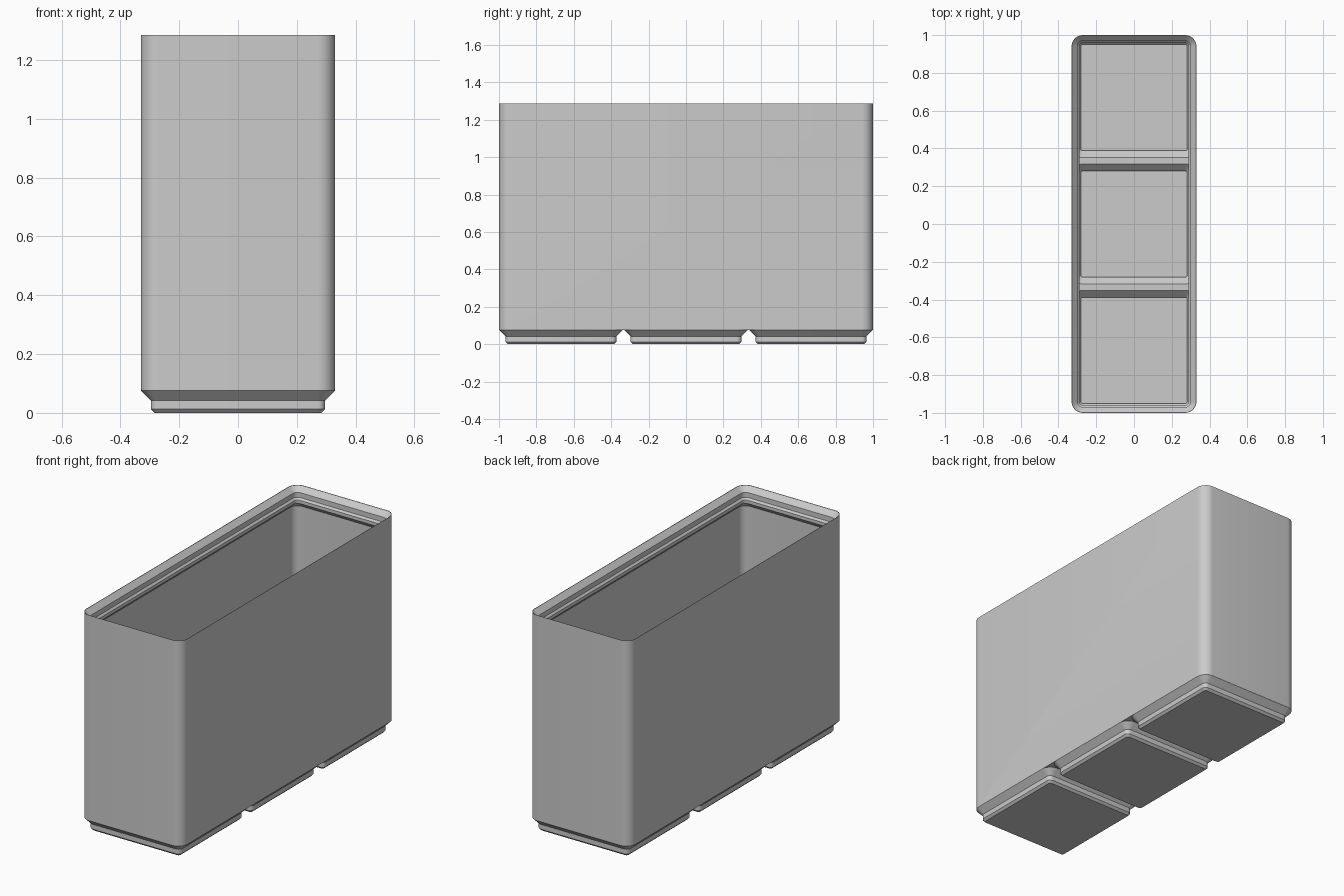
import bpy, bmesh
from math import sin, cos, pi

cube = bpy.data.objects.get("Cube")
if cube:
    bpy.data.objects.remove(cube, do_unlink=True)

# Main dimensions
HX, HY, CELL, RADIUS = 0.3307, 1.0, 0.3307, 0.06
PITCH, TOP, WALL = 0.669, 1.286, 0.0127

grey = bpy.data.materials.new("light grey plastic")
grey.use_nodes = True
grey.diffuse_color = (0.6, 0.6, 0.6, 1)
grey.node_tree.nodes["Principled BSDF"].inputs["Base Color"].default_value = (0.6, 0.6, 0.6, 1)


def rounded_loft(name, hx, hy, profile, y=0):
    """Closed solid through rounded rectangles given as (inset, height)."""
    bm = bmesh.new()
    steps, rings = 8, []
    for inset, z in profile:
        r = max(RADIUS - inset, 0.008)
        ring = []
        for q, (sx, sy) in enumerate([(1, 1), (-1, 1), (-1, -1), (1, -1)]):
            for i in range(steps + 1):
                a = (q + i / steps) * pi / 2
                ring.append(bm.verts.new((sx * (hx - inset - r) + r * cos(a),
                                          y + sy * (hy - inset - r) + r * sin(a), z)))
        rings.append(ring)
    for low, high in zip(rings, rings[1:]):
        for i in range(len(low)):
            j = (i + 1) % len(low)
            bm.faces.new((low[i], low[j], high[j], high[i]))
    bm.faces.new(rings[0][::-1])
    bm.faces.new(rings[-1])
    bmesh.ops.recalc_face_normals(bm, faces=bm.faces)
    mesh = bpy.data.meshes.new(name)
    bm.to_mesh(mesh)
    bm.free()
    mesh.materials.append(grey)
    ob = bpy.data.objects.new(name, mesh)
    bpy.context.collection.objects.link(ob)
    return ob


def combine(target, other, operation):
    """Apply a boolean and discard the helper."""
    other.hide_render = True
    mod = target.modifiers.new("combine", "BOOLEAN")
    mod.operation, mod.object, mod.solver = operation, other, "EXACT"
    bpy.context.view_layer.objects.active = target
    bpy.ops.object.modifier_apply(modifier=mod.name)
    bpy.data.objects.remove(other, do_unlink=True)


# Outer body
bin_body = rounded_loft("storage_bin", HX, HY, [(0, 0.0757), (0, TOP)])

# Stepped feet
foot_profile = [(0.047, 0), (0.0343, 0.0127), (0.0343, 0.0414), (0, 0.0757), (0.012, 0.08)]
for k in (-1, 0, 1):
    combine(bin_body, rounded_loft("foot", CELL, CELL, foot_profile, k * PITCH), "UNION")

# Main cavity with the stacking lip around its mouth
cavity_profile = [(WALL, 0.084), (WALL, 1.168), (0.0414, 1.197), (0.0414, 1.216),
                  (0.031, 1.227), (0.031, 1.256), (0.002, TOP - 0.001), (0.002, TOP + 0.02)]
combine(bin_body, rounded_loft("cavity_cutter", HX, HY, cavity_profile), "DIFFERENCE")

# Floor pockets sunk into each foot
pocket_profile = [(0.0497, 0.018), (0.0497, 0.047), (WALL, 0.084), (0.03, 0.11)]
for k in (-1, 0, 1):
    combine(bin_body, rounded_loft("pocket_cutter", CELL, CELL, pocket_profile, k * PITCH), "DIFFERENCE")

# Smooth corners, crisp edges
bpy.ops.object.select_all(action="DESELECT")
bin_body.select_set(True)
bpy.context.view_layer.objects.active = bin_body
bpy.ops.object.shade_smooth_by_angle(angle=pi / 6)
